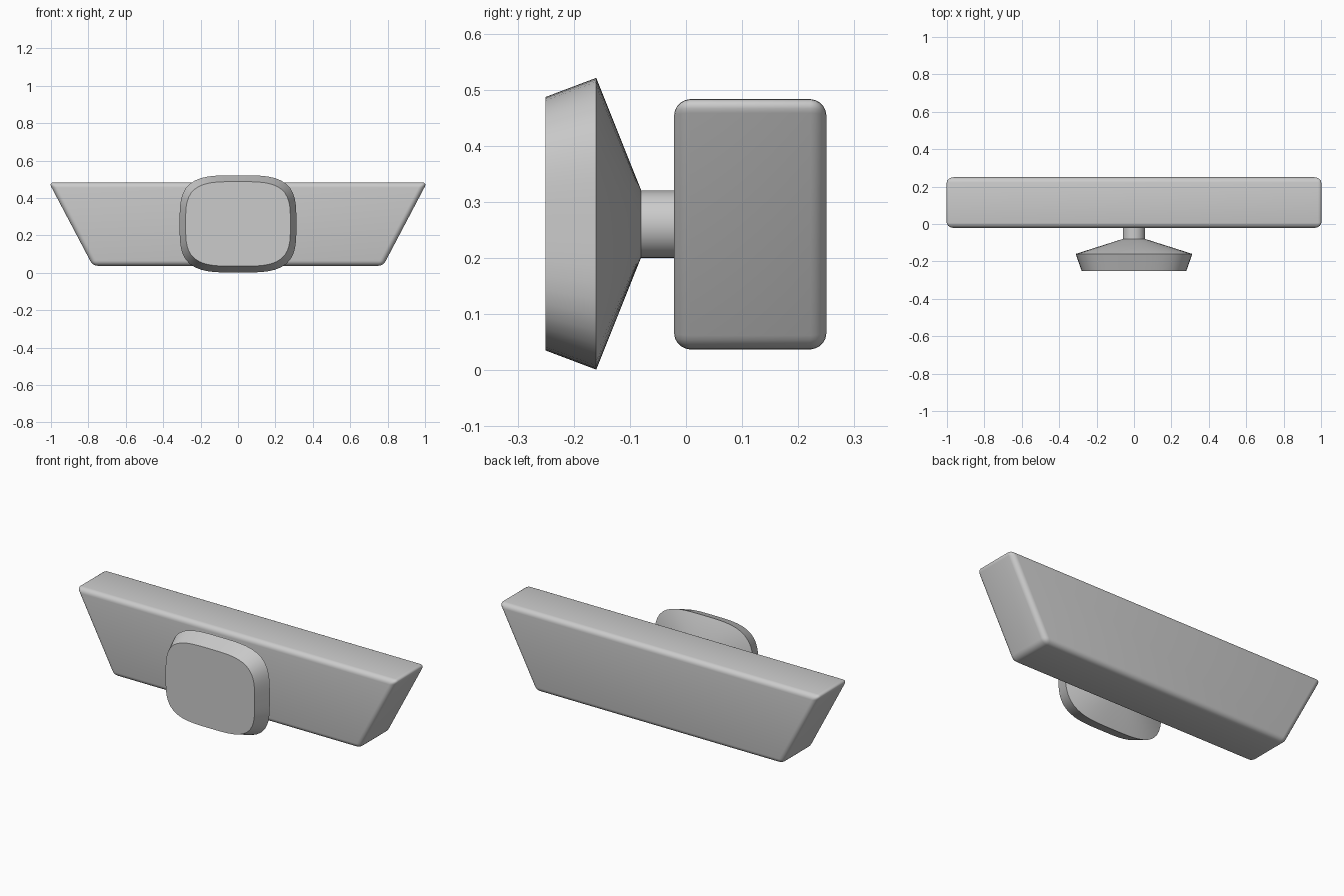
import bpy, bmesh, math

if "Cube" in bpy.data.objects:
    bpy.data.objects.remove(bpy.data.objects["Cube"])

grey = bpy.data.materials.new("plain grey")
grey.diffuse_color = (0.6, 0.6, 0.6, 1)
grey.use_nodes = True
grey.node_tree.nodes["Principled BSDF"].inputs["Base Color"].default_value = grey.diffuse_color


def finish(name, bm, angle=30):
    bmesh.ops.recalc_face_normals(bm, faces=bm.faces)
    mesh = bpy.data.meshes.new(name)
    bm.to_mesh(mesh)
    bm.free()
    mesh.materials.append(grey)
    obj = bpy.data.objects.new(name, mesh)
    bpy.context.collection.objects.link(obj)
    bpy.ops.object.select_all(action='DESELECT')
    obj.select_set(True)
    bpy.context.view_layer.objects.active = obj
    bpy.ops.object.shade_smooth_by_angle(angle=math.radians(angle))
    return obj


def loft(name, rings, center_z, sides=64, angle=25):
    """Skin rings along y; each ring is (y, half width, half height, squareness)."""
    bm = bmesh.new()
    loops = []
    for y, w, h, n in rings:
        loop = []
        for i in range(sides):
            a = 2 * math.pi * i / sides
            c, s = math.cos(a), math.sin(a)
            r = (abs(c) ** n + abs(s) ** n) ** (-1 / n)
            loop.append(bm.verts.new((w * r * c, y, center_z + h * r * s)))
        loops.append(loop)
    for a, b in zip(loops, loops[1:]):
        for i in range(sides):
            j = (i + 1) % sides
            bm.faces.new((a[i], a[j], b[j], b[i]))
    bm.faces.new(loops[0])
    bm.faces.new(loops[-1])
    return finish(name, bm, angle)


# Tapered bar with rounded edges
bm = bmesh.new()
outline = [(-0.776, 0.037), (0.776, 0.037), (1.011, 0.483), (-1.011, 0.483)]
front = bm.faces.new([bm.verts.new((x, -0.021, z)) for x, z in outline])
back = bmesh.ops.extrude_face_region(bm, geom=[front])["geom"]
bmesh.ops.translate(bm, vec=(0, 0.271, 0),
                    verts=[v for v in back if isinstance(v, bmesh.types.BMVert)])
bmesh.ops.recalc_face_normals(bm, faces=bm.faces)
bmesh.ops.bevel(bm, geom=bm.edges[:], offset=0.028, offset_type='OFFSET',
                segments=5, profile=0.5, affect='EDGES')
finish("bar", bm, 35)

# Round stem joining the knob to the bar
loft("stem", [(-0.09, 0.06, 0.06, 2), (-0.01, 0.06, 0.06, 2)], 0.26, 32)

# Soft-square knob: flat front, flared rim, cone back to the stem
loft("knob", [(-0.25, 0.28, 0.226, 3.6), (-0.16, 0.312, 0.26, 3.6),
              (-0.08, 0.06, 0.06, 2)], 0.261)
